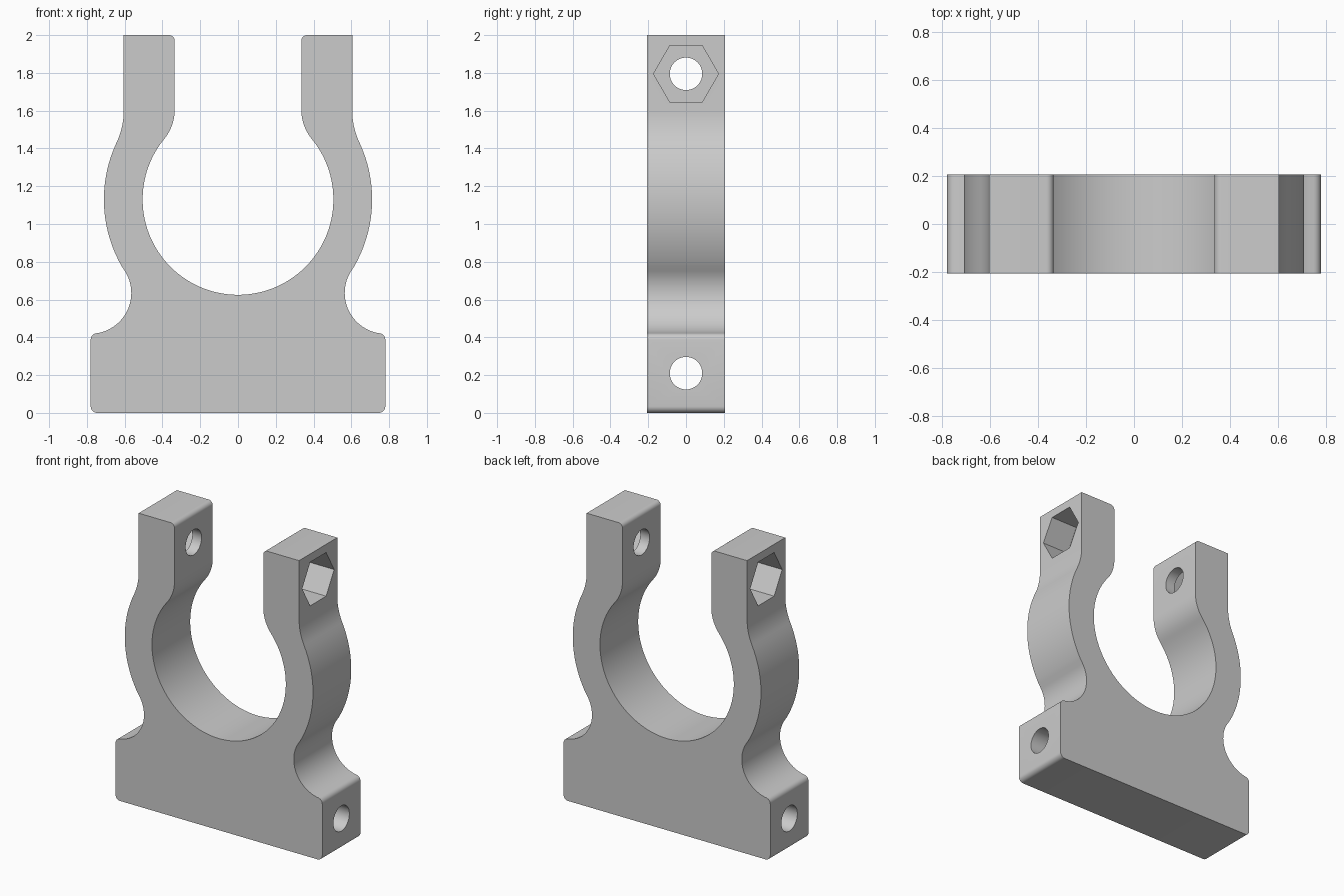
import bpy, bmesh
from math import sin, cos, radians, pi
from mathutils import Vector

if "Cube" in bpy.data.objects:
    bpy.data.objects.remove(bpy.data.objects["Cube"])


def arc(cx, cz, r, a0, a1, n):
    return [(cx + r * cos(radians(a0 + (a1 - a0) * i / n)),
             cz + r * sin(radians(a0 + (a1 - a0) * i / n))) for i in range(n + 1)]


def extrude(name, points, vec):
    """Solid made by sweeping a planar outline along vec."""
    bm = bmesh.new()
    face = bm.faces.new([bm.verts.new(p) for p in points])
    res = bmesh.ops.extrude_face_region(bm, geom=[face], use_keep_orig=True)
    moved = [g for g in res["geom"] if isinstance(g, bmesh.types.BMVert)]
    bmesh.ops.translate(bm, verts=moved, vec=Vector(vec))
    bmesh.ops.remove_doubles(bm, verts=bm.verts, dist=1e-5)
    bmesh.ops.recalc_face_normals(bm, faces=bm.faces)
    mesh = bpy.data.meshes.new(name)
    bm.to_mesh(mesh)
    bm.free()
    obj = bpy.data.objects.new(name, mesh)
    bpy.context.collection.objects.link(obj)
    return obj


def cutter(name, x, z, r, sides, length):
    """Prism along x, starting at x, with a corner pointing along y."""
    ring = [(x, r * cos(2 * pi * i / sides), z + r * sin(2 * pi * i / sides))
            for i in range(sides)]
    obj = extrude(name, ring, (length, 0, 0))
    obj.hide_render = True
    return obj


# Right half of the clamp outline, from bottom centre round to the bore bottom
half = (arc(0.745, 0.035, 0.035, -90, 0, 6)           # bottom corner
        + arc(0.745, 0.387, 0.035, 0, 81.7, 6)        # foot top corner
        + arc(0.781, 0.635, 0.216, 261.7, 147.6, 24)[1:]  # waist scallop
        + arc(0, 1.13, 0.71, -32.4, 25.2, 24)[1:]     # outer ring
        + arc(1.0, 1.60, 0.395, 205.2, 180, 10)[1:]   # outer blend
        + [(0.605, 2.0)]
        + arc(0.365, 1.97, 0.03, 90, 180, 6)          # inner top corner
        + arc(0.585, 1.607, 0.25, 180, 219.2, 12)     # inner blend
        + arc(0, 1.13, 0.505, 39.2, -90, 48)[1:])     # bore
outline = half + [(-x, z) for x, z in reversed(half[:-1])]
clamp = extrude("clamp_body", [(x, -0.206, z) for x, z in outline], (0, 0.412, 0))

# Bolt holes through foot and arms, hexagonal nut pockets on the outer arm faces
cutters = [cutter("foot_hole", -1, 0.21, 0.086, 48, 2),
           cutter("arm_hole", -1, 1.795, 0.086, 48, 2),
           cutter("nut_pocket_right", 0.405, 1.795, 0.172, 6, 0.4),
           cutter("nut_pocket_left", -0.405, 1.795, 0.172, 6, -0.4)]

bpy.context.view_layer.objects.active = clamp
clamp.select_set(True)
for c in cutters:
    mod = clamp.modifiers.new(c.name, 'BOOLEAN')
    mod.operation = 'DIFFERENCE'
    mod.solver = 'EXACT'
    mod.object = c
    bpy.ops.object.modifier_apply(modifier=mod.name)
for c in cutters:
    bpy.data.objects.remove(c)

bpy.ops.object.shade_smooth_by_angle(angle=radians(30))
